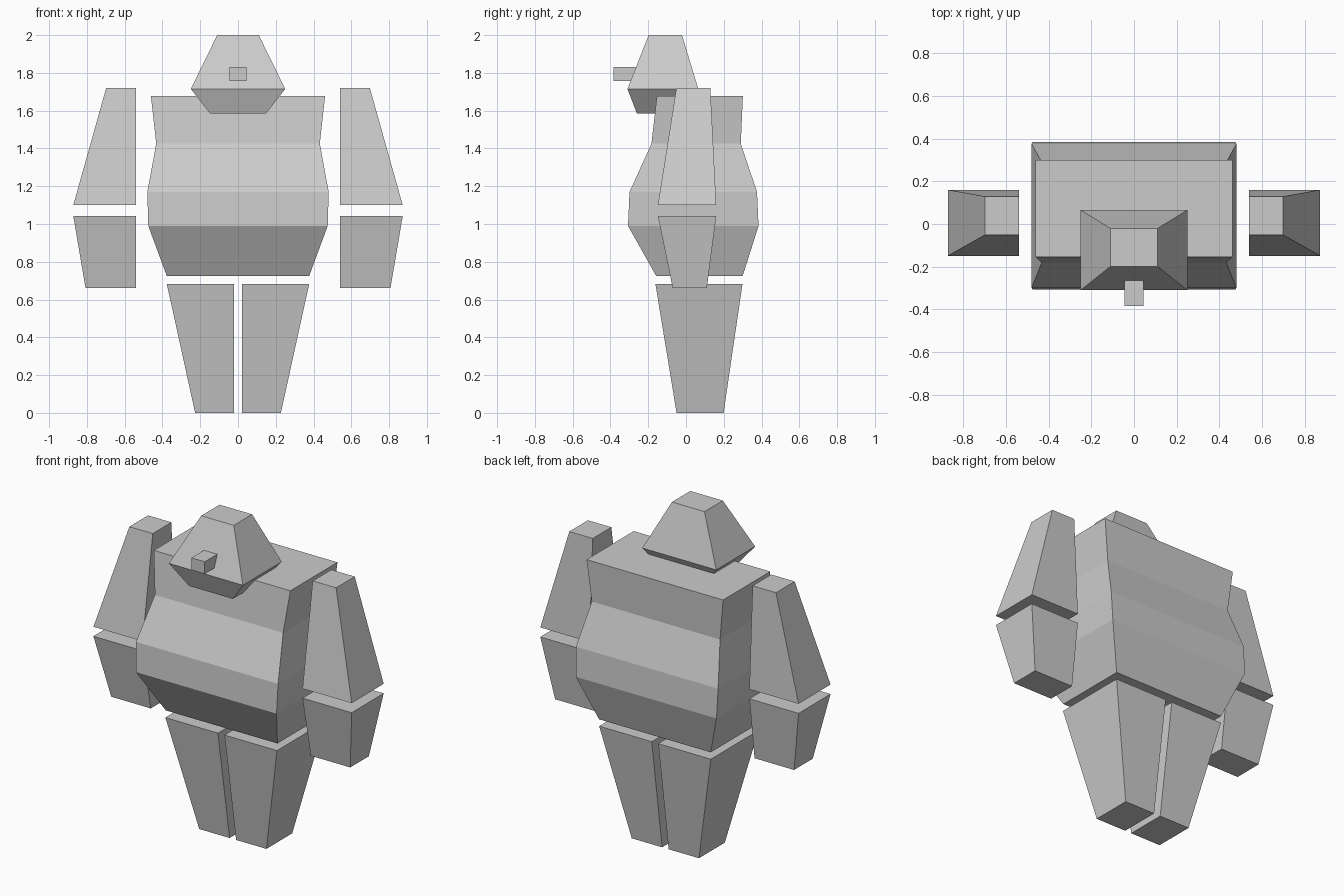
import bpy, bmesh

if "Cube" in bpy.data.objects:
    bpy.data.objects.remove(bpy.data.objects["Cube"])


def loft(name, rings, mirror=False):
    """Stack rectangular sections (x0, x1, y0, y1, z), bottom to top, into a closed solid."""
    bm = bmesh.new()
    prev = None
    for i, (x0, x1, y0, y1, z) in enumerate(rings):
        ring = [bm.verts.new((x, y, z)) for x, y in
                ((x0, y0), (x1, y0), (x1, y1), (x0, y1))]
        if prev:
            for k in range(4):
                n = (k + 1) % 4
                bm.faces.new((prev[k], prev[n], ring[n], ring[k]))
        if i == 0:
            bm.faces.new(ring[::-1])
        prev = ring
    bm.faces.new(prev)
    bmesh.ops.recalc_face_normals(bm, faces=bm.faces)
    mesh = bpy.data.meshes.new(name)
    bm.to_mesh(mesh)
    bm.free()
    obj = bpy.data.objects.new(name, mesh)
    bpy.context.collection.objects.link(obj)
    if mirror:
        mod = obj.modifiers.new("mirror", 'MIRROR')
        mod.use_mirror_merge = False
    return obj


def centred(name, sections):
    """Loft sections given as (half width, y0, y1, z)."""
    return loft(name, [(-w, w, y0, y1, z) for w, y0, y1, z in sections])


# Torso with bulging belly
centred("torso", [(0.377, -0.158, 0.30, 0.725), (0.475, -0.307, 0.384, 0.99),
                  (0.48, -0.299, 0.376, 1.17), (0.433, -0.183, 0.29, 1.425),
                  (0.461, -0.154, 0.301, 1.678)])

# Head, sunk into the top of the torso
centred("head", [(0.148, -0.26, 0.0, 1.585), (0.25, -0.31, 0.065, 1.715),
                 (0.11, -0.198, -0.021, 2.0)])

# Nose
centred("nose", [(0.045, -0.385, -0.25, 1.758), (0.045, -0.385, -0.25, 1.832)])

# Arms, each in two tapered blocks
loft("upper_arm", [(0.54, 0.872, -0.149, 0.16, 1.10),
                   (0.54, 0.698, -0.051, 0.129, 1.72)], mirror=True)
loft("lower_arm", [(0.54, 0.807, -0.07, 0.11, 0.66),
                   (0.54, 0.872, -0.149, 0.16, 1.042)], mirror=True)

# Legs
loft("leg", [(0.022, 0.227, -0.05, 0.199, 0.0),
             (0.022, 0.377, -0.162, 0.299, 0.683)], mirror=True)
